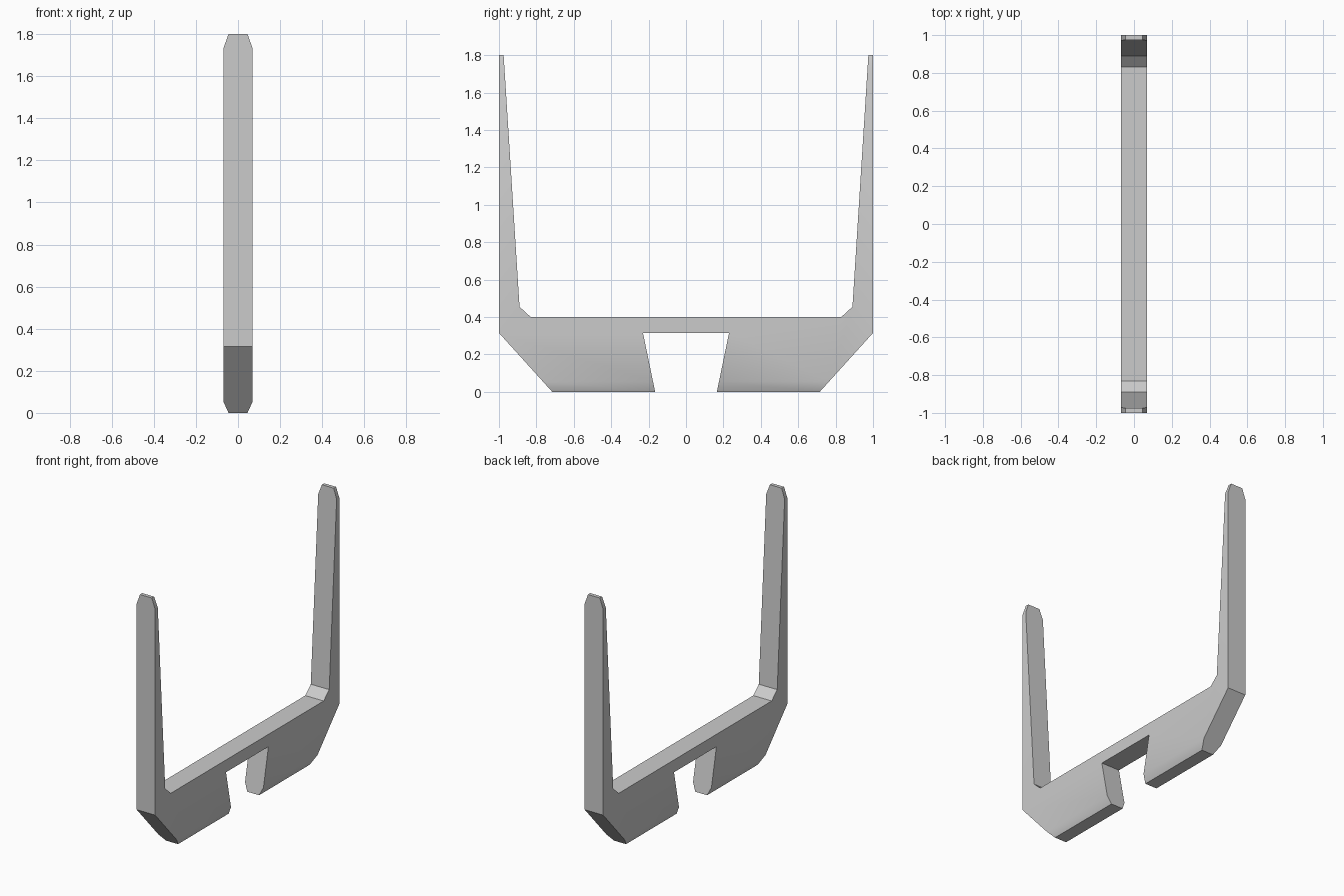
import bpy
import bmesh
import math

cube = bpy.data.objects.get("Cube")
if cube:
    bpy.data.objects.remove(cube, do_unlink=True)

HALF_WIDTH = 0.07
TIP_HALF_WIDTH = 0.045
TOP = 1.8

# Single grey material
grey = bpy.data.materials.new("light_grey")
grey.use_nodes = True
colour = (0.6, 0.6, 0.6, 1.0)
grey.diffuse_color = colour
grey.node_tree.nodes["Principled BSDF"].inputs["Base Color"].default_value = colour

# Half of the side profile (y, z), from crossbar middle up the arm, down and into the slot
half = [(0.83, 0.4), (0.89, 0.455), (0.975, TOP), (1.0, TOP),
        (1.0, 0.315), (0.715, 0.0), (0.165, 0.0), (0.23, 0.315)]
profile = half + [(-y, z) for y, z in reversed(half)]

# Extrude the profile across the width
bm = bmesh.new()
face = bm.faces.new([bm.verts.new((-HALF_WIDTH, y, z)) for y, z in profile])
result = bmesh.ops.extrude_face_region(bm, geom=[face])
new_verts = [g for g in result["geom"] if isinstance(g, bmesh.types.BMVert)]
bmesh.ops.translate(bm, verts=new_verts, vec=(2 * HALF_WIDTH, 0, 0))

# Loop cuts where the edge bevels of the feet and arm tips begin
for z in (0.055, TOP - 0.07):
    bmesh.ops.bisect_plane(bm, geom=bm.verts[:] + bm.edges[:] + bm.faces[:],
                           plane_co=(0, 0, z), plane_no=(0, 0, 1))

# Narrow the feet and arm tips
for v in bm.verts:
    if v.co.z < 0.001 or v.co.z > TOP - 0.001:
        v.co.x = math.copysign(TIP_HALF_WIDTH, v.co.x)

bmesh.ops.recalc_face_normals(bm, faces=bm.faces[:])
mesh = bpy.data.meshes.new("bracket")
bm.to_mesh(mesh)
bm.free()
mesh.materials.append(grey)

bracket = bpy.data.objects.new("bracket", mesh)
bpy.context.collection.objects.link(bracket)
bpy.ops.object.select_all(action="DESELECT")
bracket.select_set(True)
bpy.context.view_layer.objects.active = bracket
bpy.ops.object.shade_smooth_by_angle(angle=math.radians(30))
